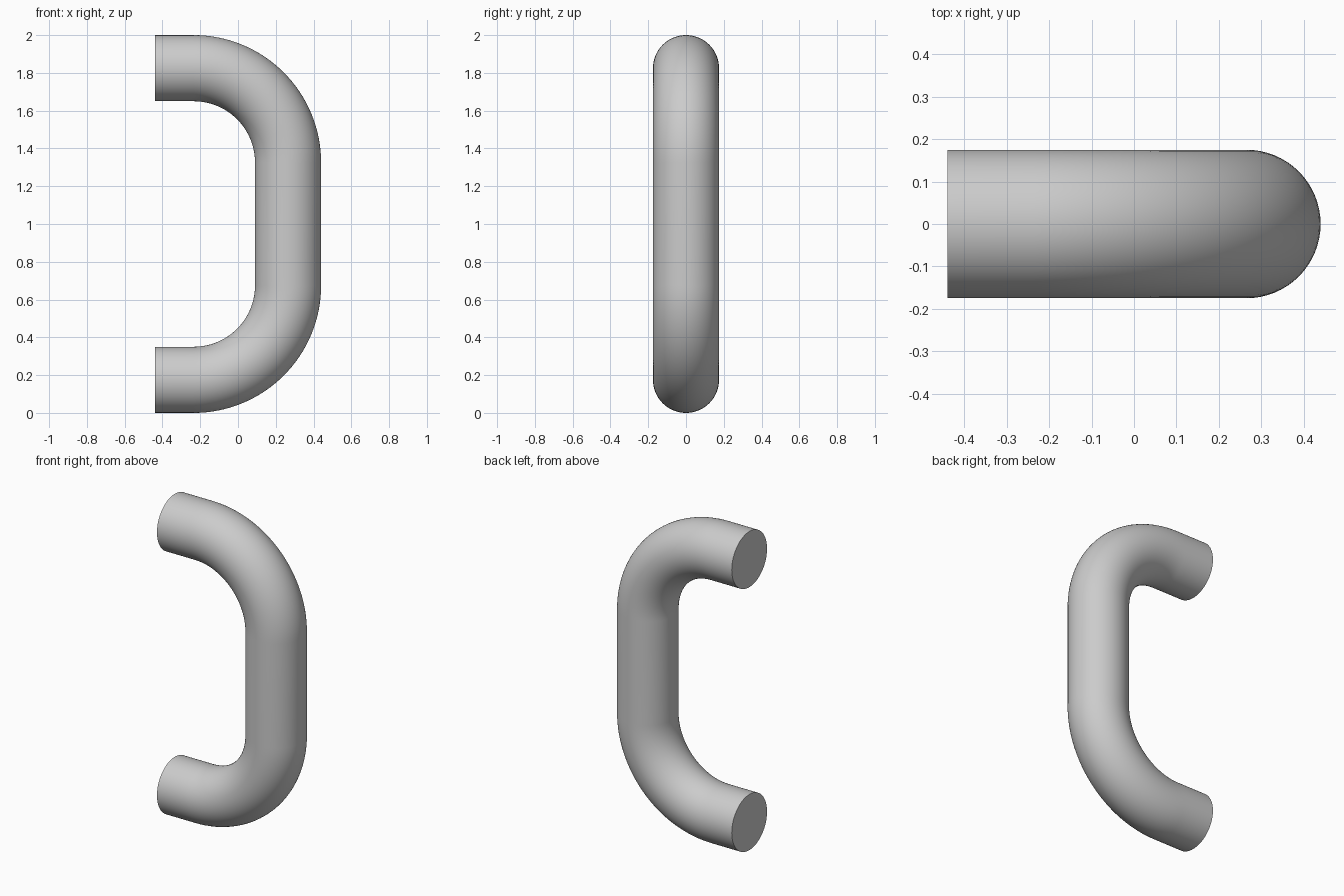
import bpy, bmesh
from math import sin, cos, pi
from mathutils import Vector

cube = bpy.data.objects.get("Cube")
if cube:
    bpy.data.objects.remove(cube)

RADIUS = 0.175      # bar thickness
BEND = 0.5          # centreline radius of each bend
END_X, GRIP_X = -0.44, 0.265
LOW, HIGH = RADIUS, 2 - RADIUS
SIDES, STEPS = 64, 32

# Brushed grey metal
metal = bpy.data.materials.new("grey metal")
metal.use_nodes = True
colour = (0.6, 0.6, 0.6, 1)
metal.diffuse_color = colour
metal.node_tree.nodes["Principled BSDF"].inputs["Base Color"].default_value = colour

# Centreline stations: position and outward direction in the bend plane
stations = [(Vector((END_X, 0, LOW)), -pi / 2)]
for centre_z, start in ((LOW + BEND, -pi / 2), (HIGH - BEND, 0)):
    for i in range(STEPS + 1):
        a = start + pi / 2 * i / STEPS
        centre = Vector((GRIP_X - BEND, 0, centre_z))
        stations.append((centre + BEND * Vector((cos(a), 0, sin(a))), a))
stations.append((Vector((END_X, 0, HIGH)), pi / 2))

# Sweep a circle along the centreline
bm = bmesh.new()
rings = []
for point, a in stations:
    outward = Vector((cos(a), 0, sin(a)))
    rings.append([bm.verts.new(point + RADIUS * (cos(t) * outward + sin(t) * Vector((0, 1, 0))))
                  for t in (2 * pi * k / SIDES for k in range(SIDES))])
for r0, r1 in zip(rings, rings[1:]):
    for k in range(SIDES):
        n = (k + 1) % SIDES
        bm.faces.new((r0[k], r0[n], r1[n], r1[k]))

# Flat mounting ends
bm.faces.new(rings[0])
bm.faces.new(rings[-1])
bmesh.ops.recalc_face_normals(bm, faces=bm.faces)

mesh = bpy.data.meshes.new("pull_handle")
bm.to_mesh(mesh)
bm.free()
mesh.materials.append(metal)
handle = bpy.data.objects.new("pull_handle", mesh)
bpy.context.collection.objects.link(handle)

# Smooth bar with crisp end edges
bpy.ops.object.select_all(action='DESELECT')
handle.select_set(True)
bpy.context.view_layer.objects.active = handle
bpy.ops.object.shade_smooth_by_angle(angle=pi / 6)
